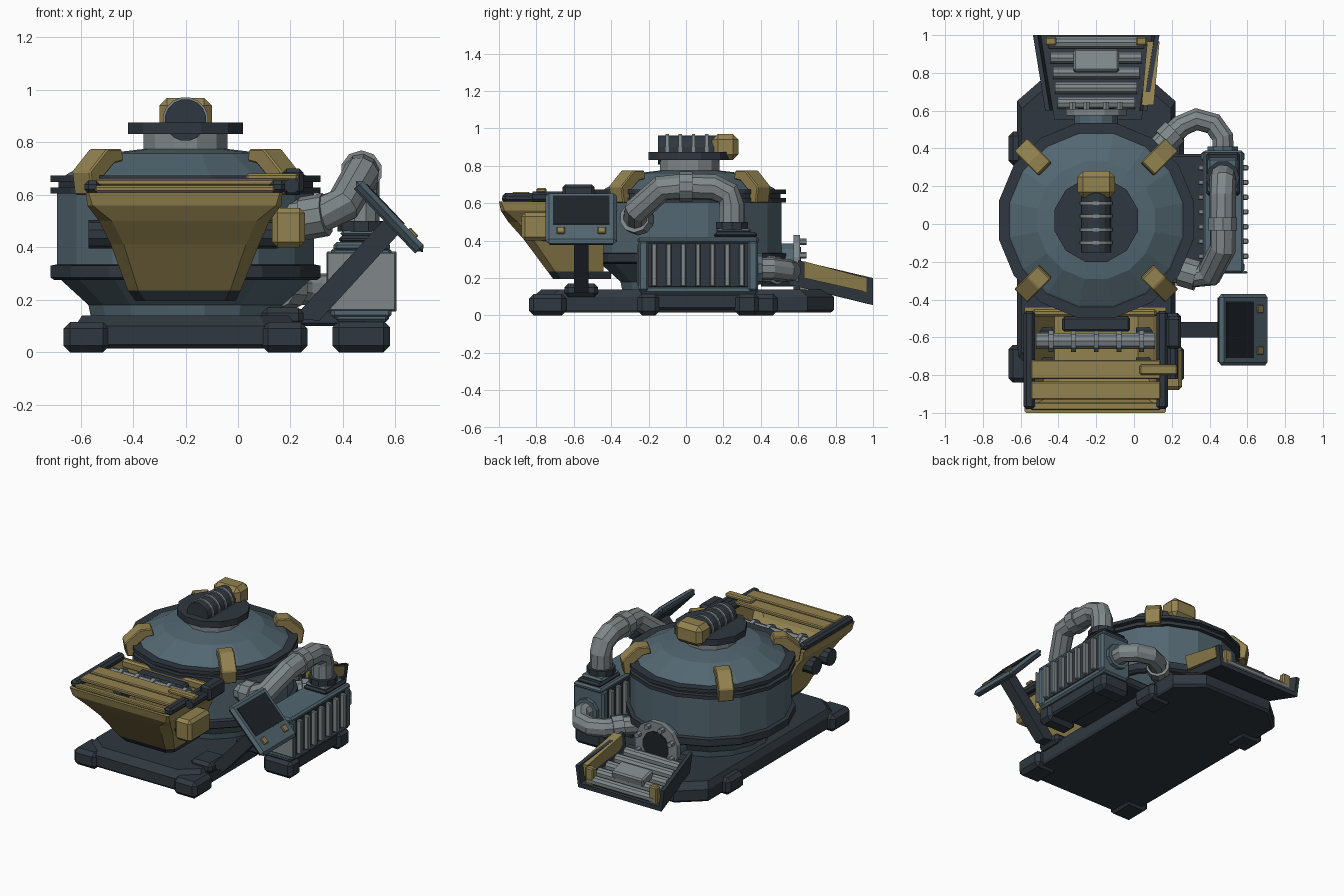
import bpy, bmesh, math
from mathutils import Vector, Matrix

if "Cube" in bpy.data.objects:
    bpy.data.objects.remove(bpy.data.objects["Cube"])

def material(name, col):
    m = bpy.data.materials.new(name)
    m.diffuse_color = (*col, 1)
    m.use_nodes = True
    m.node_tree.nodes["Principled BSDF"].inputs["Base Color"].default_value = m.diffuse_color
    return m

TEAL = material("teal paint", (0.085, 0.135, 0.165))
GOLD = material("ochre paint", (0.29, 0.225, 0.08))
DARK = material("dark steel", (0.029, 0.039, 0.050))
GREY = material("light steel", (0.215, 0.245, 0.255))
BLACK = material("black glass", (0.013, 0.017, 0.022))

def finish(name, bm, mat, bevel=0):
    bmesh.ops.recalc_face_normals(bm, faces=bm.faces)
    me = bpy.data.meshes.new(name)
    bm.to_mesh(me)
    bm.free()
    me.materials.append(mat)
    ob = bpy.data.objects.new(name, me)
    bpy.context.collection.objects.link(ob)
    if bevel:
        b = ob.modifiers.new("edge bevel", 'BEVEL')
        b.width, b.segments = bevel, 1
    return ob

def loft(name, rings, mat, bevel=0):
    """Skin a list of point rings and cap both ends."""
    bm = bmesh.new()
    vs = [[bm.verts.new(p) for p in r] for r in rings]
    n = len(vs[0])
    for a, b in zip(vs, vs[1:]):
        for i in range(n):
            j = (i + 1) % n
            bm.faces.new((a[i], a[j], b[j], b[i]))
    bm.faces.new(vs[0])
    bm.faces.new(vs[-1])
    return finish(name, bm, mat, bevel)

def box(name, x, y, z, mat, bevel=0.012, mtx=None):
    rings = [[(x[0], y[0], h), (x[1], y[0], h), (x[1], y[1], h), (x[0], y[1], h)] for h in z]
    ob = loft(name, rings, mat, bevel)
    if mtx:
        ob.matrix_world = mtx
    return ob

def tube(name, pts, r, mat, n=10):
    """Round tube along a path; r is one radius or one per point."""
    pts = [Vector(p) for p in pts]
    rr = r if isinstance(r, (list, tuple)) else [r] * len(pts)
    rings, side = [], None
    for i, p in enumerate(pts):
        a, b = pts[max(i - 1, 0)], pts[min(i + 1, len(pts) - 1)]
        t = (b - a).normalized()
        if side is None:
            side = t.cross(Vector((0, 0, 1)) if abs(t.z) < 0.9 else Vector((1, 0, 0)))
        side = (side - t * side.dot(t)).normalized()
        up = t.cross(side)
        rings.append([p + (side * math.cos(2 * math.pi * (k + .5) / n)
                           + up * math.sin(2 * math.pi * (k + .5) / n)) * rr[i] for k in range(n)])
    return loft(name, rings, mat)

CX, CY = -0.2, 0.02

def turned(name, prof, mat, n=16):
    """Faceted turned part about the drum axis; radii are across flats."""
    k = 1 / math.cos(math.pi / n)
    rings = [[(CX + r * k * math.cos(2 * math.pi * (i + .5) / n),
               CY + r * k * math.sin(2 * math.pi * (i + .5) / n), z) for i in range(n)] for r, z in prof]
    return loft(name, rings, mat)

def xprism(name, outline, x, mat, bevel=0, mtx=None):
    """Extrude a (y, z) outline along x."""
    ob = loft(name, [[(h, y, z) for y, z in outline] for h in x], mat, bevel)
    if mtx:
        ob.matrix_world = mtx
    return ob

# Base plate and feet
plan = [(-.62, -.72), (-.5, -.82), (.1, -.82), (.22, -.72), (.22, .65), (.06, .79), (-.46, .79), (-.62, .65)]
def ring(s, z):
    return [(CX + (x - CX) * s, y * s, z) for x, y in plan]
loft("base_plate", [ring(.98, .015), ring(1, .03), ring(1, .1), ring(.94, .14)], DARK)
for x in ((-.665, -.49), (.09, .265)):
    box("front_foot", x, (-.84, -.64), (0, .115), DARK, .025)
    box("back_foot", x, (.31, .49), (0, .115), DARK, .025)

# Drum, rings and lid
turned("drum_lower", [(.36, .13), (.37, .18), (.485, .285)], TEAL)
turned("drum_lower_ring", [(.5, .275), (.515, .285), (.515, .33), (.49, .335)], DARK)
turned("drum_body", [(.49, .33), (.49, .61)], TEAL)
turned("drum_rim_core", [(.485, .6), (.485, .66)], DARK)
for z in (.605, .65):
    turned("drum_rim", [(.515, z), (.515, z + .023)], DARK)
turned("lid", [(.47, .665), (.45, .68), (.31, .757), (.16, .775)], TEAL)
turned("lid_neck", [(.16, .75), (.16, .84)], GREY, 12)
turned("lid_disc", [(.22, .832), (.22, .875)], DARK, 12)

# Lid clamps
clamp = [(.5, .6), (.55, .6), (.565, .69), (.47, .775), (.39, .775), (.38, .73), (.43, .72), (.5, .66)]
for a in (45, 135, 225, 315):
    m = Matrix.Translation((CX, CY, 0)) @ Matrix.Rotation(math.radians(a - 90), 4, 'Z')
    xprism("lid_clamp", clamp, (-.05, .05), GOLD, .006, m)

# Lid motor
tube("lid_motor", [(CX, -.15, .885), (CX, .18, .885)], .08, DARK, 16)
for y in (-.1, -.03, .04, .11):
    tube("motor_fin", [(CX, y - .009, .885), (CX, y + .009, .885)], .088, GREY, 16)
box("motor_gearbox", (-.3, -.1), (.14, .28), (.83, .97), GOLD, .03)

# Hopper, open on top
def hop(x0, x1, y0, y1, z, c):
    return [(x0, y1, z), (x0, y0 + c, z), (x0 + c, y0, z), (x1 - c, y0, z), (x1, y0 + c, z), (x1, y1, z)]
loft("hopper", [hop(-.42, .01, -.74, -.44, .235, .04), hop(-.485, .08, -.87, -.44, .41, .05),
                hop(-.53, .12, -.95, -.44, .5, .05), hop(-.575, .165, -.99, -.44, .56, .02),
                hop(-.58, .17, -1, -.44, .61, .01), hop(-.54, .13, -.96, -.48, .61, .01),
                hop(-.5, .1, -.91, -.49, .5, .05), hop(-.42, .02, -.78, -.49, .35, .05)], GOLD)
loft("hopper_base", [hop(-.39, -.01, -.71, -.4, .195, .04), hop(-.42, .01, -.74, -.4, .236, .04)], DARK)
for x in (-.555, .15):
    box("hopper_rail", (x - .03, x + .03), (-.98, -.46), (.605, .655), DARK, .015)
for y in ((-.985, -.945), (-.93, -.835), (-.82, -.72)):
    box("hopper_slat", (-.545, .14), y, (.635, .66) if y[0] > -.94 else (.61, .635), GOLD, .006)
box("hopper_back_lip", (-.54, .12), (-.49, -.45), (.56, .62), GOLD)
box("hopper_back_guard", (-.38, -.02), (-.57, -.49), (.5, .6), DARK)
tube("hopper_roller", [(-.52, -.62, .57), (.11, -.62, .57)], .045, GREY)
for i in range(5):
    x = -.44 + i * .12
    tube("roller_collar", [(x - .013, -.62, .57), (x + .013, -.62, .57)], .06, GREY)
for s in (-1, 1):
    for y in (-.76, -.6):
        tube("hopper_side_roller", [(CX - .01 + s * .36, y, .45), (CX - .01 + s * .22, y, .45)], .055, DARK)
box("hopper_drive", (.13, .255), (-.88, -.65), (.4, .55), GOLD, .02)
box("lever_bar", (.03, .23), (-.8, -.745), (.655, .682), GOLD, .008)
tube("lever_shaft", [(.205, -.82, .635), (.205, -.55, .635)], .03, DARK, 8)
box("lever_block", (.17, .25), (-.66, -.49), (.6, .7), DARK, .015)

# Radiator on its own feet, tied to the base
box("radiator_deck", (.15, .5), (-.24, .37), (.1, .165), DARK)
for y in ((-.26, -.14), (.26, .39)):
    box("radiator_foot", (.36, .58), y, (0, .12), DARK, .025)
box("radiator_foot_beam", (.38, .56), (-.2, .33), (.03, .12), DARK)
box("radiator_tray", (.37, .575), (-.25, .385), (.115, .16), TEAL)
box("radiator_core", (.365, .575), (-.235, .365), (.15, .39), DARK, .005)
for y in (-.255, .33):
    box("radiator_end", (.355, .585), (y, y + .055), (.13, .4), TEAL)
for i in range(7):
    y = -.17 + i * .078
    box("radiator_fin", (.338, .605), (y - .014, y + .014), (.155, .385), GREY, .005)
box("radiator_cap", (.365, .58), (-.26, .39), (.385, .42), TEAL)
box("radiator_front_plate", (.34, .6), (-.262, -.25), (.16, .38), GREY, .004)
box("pipe_seat", (.385, .56), (.15, .38), (.415, .445), DARK)
box("pipe_seat_upper", (.39, .55), (.16, .35), (.44, .465), TEAL)

# Upper pipe
tube("upper_pipe", [(.15, -.22, .5), (.3, -.27, .52), (.4, -.265, .56), (.47, -.13, .68), (.47, 0, .69),
                    (.47, .15, .685), (.47, .225, .65), (.47, .245, .59), (.47, .245, .45)], .07, GREY)
tube("upper_pipe_collar", [(.25, -.25, .51), (.335, -.275, .525)], .083, GREY)
tube("upper_pipe_joint", [(.47, -.035, .69), (.47, .035, .69)], .08, GREY)
tube("upper_pipe_flange", [(.47, .245, .46), (.47, .245, .5)], .09, DARK)

# Lower pipe
tube("lower_pipe", [(.47, .36, .25), (.47, .46, .25), (.42, .53, .24), (.33, .555, .24),
                    (.25, .52, .24), (.1, .38, .25)], .06, GREY)
tube("lower_pipe_flange", [(.47, .38, .25), (.47, .41, .25)], .085, TEAL)
tube("lower_pipe_collar", [(.215, .49, .24), (.165, .44, .245)], .075, GREY)

# Control screen, local z is its outward normal
arm = [(.09, .11), (.2, .11), (.62, .47), (.56, .53), (.2, .2)]
loft("screen_arm", [[(x, h, z) for x, z in [(.21, .13), (.31, .12), (.63, .47), (.57, .52)]]
                    for h in (-.6, -.52)], DARK)
box("arm_mount", (.09, .25), (-.65, -.47), (.1, .17), DARK, .02)
ms = Matrix.Translation((.58, -.56, .52)) @ Matrix.Rotation(math.radians(46.5), 4, 'Y')
box("screen_case", (-.185, .185), (-.19, .19), (-.022, .016), TEAL, .018, ms)
box("screen_back", (-.17, .17), (-.17, .17), (-.03, -.02), DARK, 0, ms)
box("screen_glass", (-.15, .06), (-.15, .15), (.014, .02), BLACK, 0, ms)
for y in (-.11, .11):
    box("screen_button", (.085, .13), (y - .022, y + .022), (.012, .026), GOLD, .004, ms)

# Drum outlet with bolted flange
tube("outlet_neck", [(CX, .4, .27), (CX, .6, .27)], .12, TEAL, 12)
tube("outlet_flange", [(CX, .575, .27), (CX, .61, .27)], .165, GREY, 12)
tube("outlet_hole", [(CX, .6, .27), (CX, .615, .27)], .1, BLACK, 12)
for i in range(8):
    a = math.radians(i * 45 + 22.5)
    x, z = CX + .135 * math.cos(a), .27 + .135 * math.sin(a)
    tube("flange_bolt", [(x, .6, z), (x, .645, z)], .018, GREY, 6)

# Sloped discharge tray
loft("tray_floor", [[(-.42, .55, z), (.04, .55, z), (.1, 1, z - .11), (-.5, 1, z - .11)]
                    for z in (.165, .195)], DARK)
for s in (-1, 1):
    rings = []
    for y, hw, lo, hi in ((.6, .225, .155, .295), (1, .29, .055, .2)):
        xo = [hw, hw + .025, hw + .045, hw + .02]
        rings.append([(CX + s * v, y, z) for v, z in zip(xo, (lo, lo, hi, hi))])
    loft("tray_side", rings, DARK)
    box("tray_post", (CX + s * .24 - .03, CX + s * .24 + .03), (.945, .99), (.08, .2), GOLD, .008)
loft("tray_side_plate", [[(CX + a, .63, .2), (CX + b, .63, .2), (CX + b + .02, .63, .29), (CX + a, .63, .29)]
     if y < .7 else [(CX + a + .03, y, .125), (CX + b + .03, y, .125), (CX + b + .04, y, .2), (CX + a + .03, y, .2)]
     for y, a, b in ((.63, .24, .285), (.965, .24, .295))], GOLD)
for i in range(5):
    y = .64 + i * .08
    hw = .205 + i * .012
    z = .2 - (y - .6) * .25
    tube("tray_roller", [(CX - hw, y, z), (CX + hw, y, z)], .033, GREY, 10)
mt = Matrix.Translation((CX, .86, .165)) @ Matrix.Rotation(math.radians(-14), 4, 'X')
box("tray_block", (-.12, .12), (-.06, .06), (-.02, .04), GREY, .01, mt)
